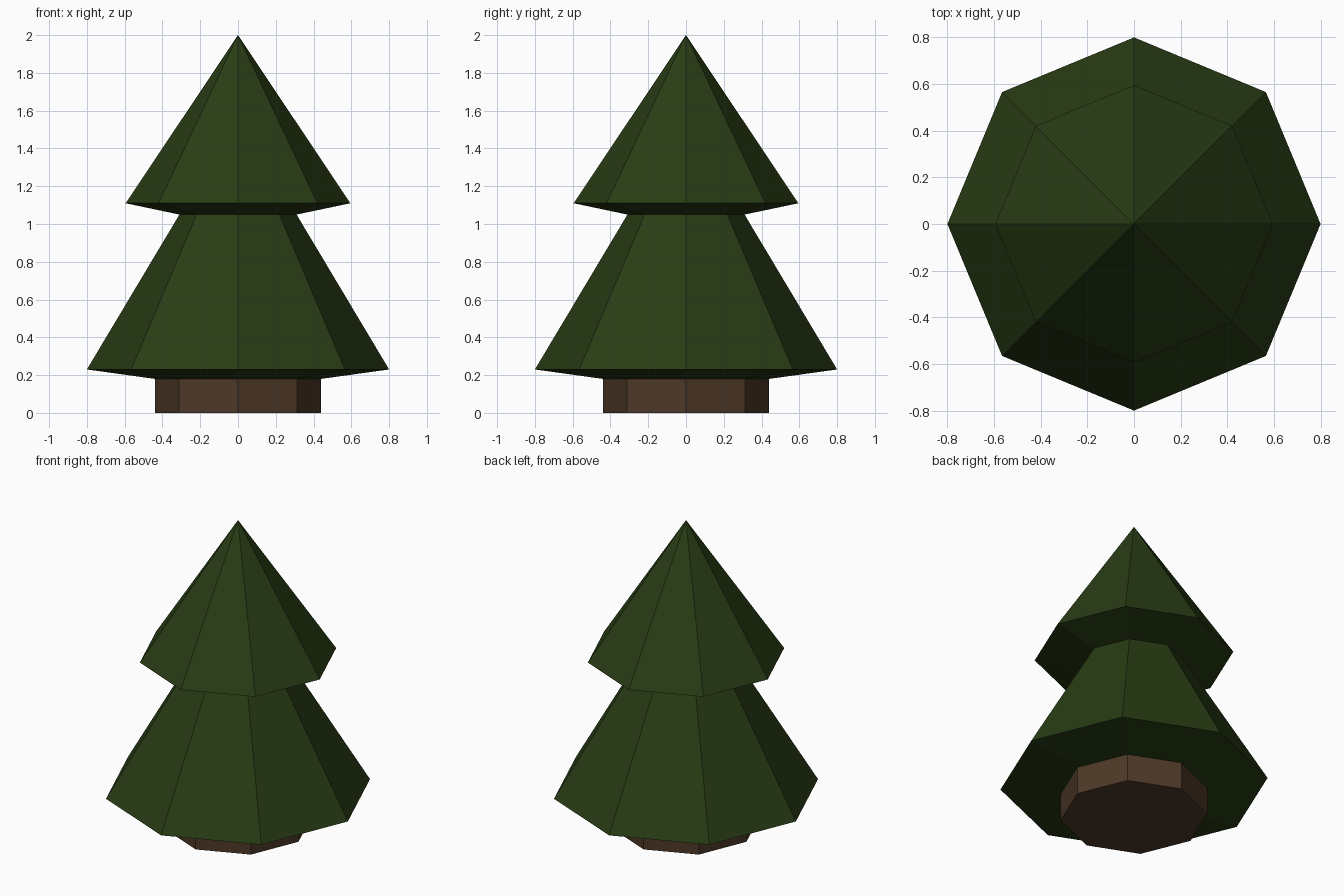
import bpy
import bmesh
from math import cos, sin, pi

SIDES = 8

if "Cube" in bpy.data.objects:
    bpy.data.objects.remove(bpy.data.objects["Cube"], do_unlink=True)


def make_material(name, colour):
    mat = bpy.data.materials.new(name)
    mat.use_nodes = True
    mat.diffuse_color = colour
    mat.node_tree.nodes["Principled BSDF"].inputs["Base Color"].default_value = colour
    return mat


def lathe(name, profile, mat):
    """Flat-sided solid of revolution from (radius, height) points, bottom to top."""
    bm = bmesh.new()
    rings = []
    for radius, z in profile:
        if radius == 0:
            rings.append([bm.verts.new((0, 0, z))] * SIDES)
        else:
            angles = [2 * pi * i / SIDES for i in range(SIDES)]
            rings.append([bm.verts.new((radius * cos(a), radius * sin(a), z)) for a in angles])
    for low, high in zip(rings, rings[1:]):
        for i in range(SIDES):
            j = (i + 1) % SIDES
            corners = dict.fromkeys((low[i], low[j], high[j], high[i]))
            bm.faces.new(list(corners))
    # Close open ends
    for ring in (rings[0], rings[-1]):
        if ring[0] is not ring[1]:
            bm.faces.new(ring)
    bmesh.ops.recalc_face_normals(bm, faces=bm.faces)
    mesh = bpy.data.meshes.new(name)
    bm.to_mesh(mesh)
    bm.free()
    mesh.materials.append(mat)
    obj = bpy.data.objects.new(name, mesh)
    bpy.context.collection.objects.link(obj)
    return obj


leaf_green = make_material("dark leaf green", (0.021, 0.045, 0.007, 1))
bark_brown = make_material("bark brown", (0.075, 0.040, 0.020, 1))

# Short trunk
lathe("trunk", [(0.44, 0), (0.44, 0.18)], bark_brown)

# Two-tier foliage with sloping undersides
lathe("foliage", [(0.44, 0.18), (0.8, 0.23), (0.31, 1.05), (0.595, 1.11), (0, 2)], leaf_green)
